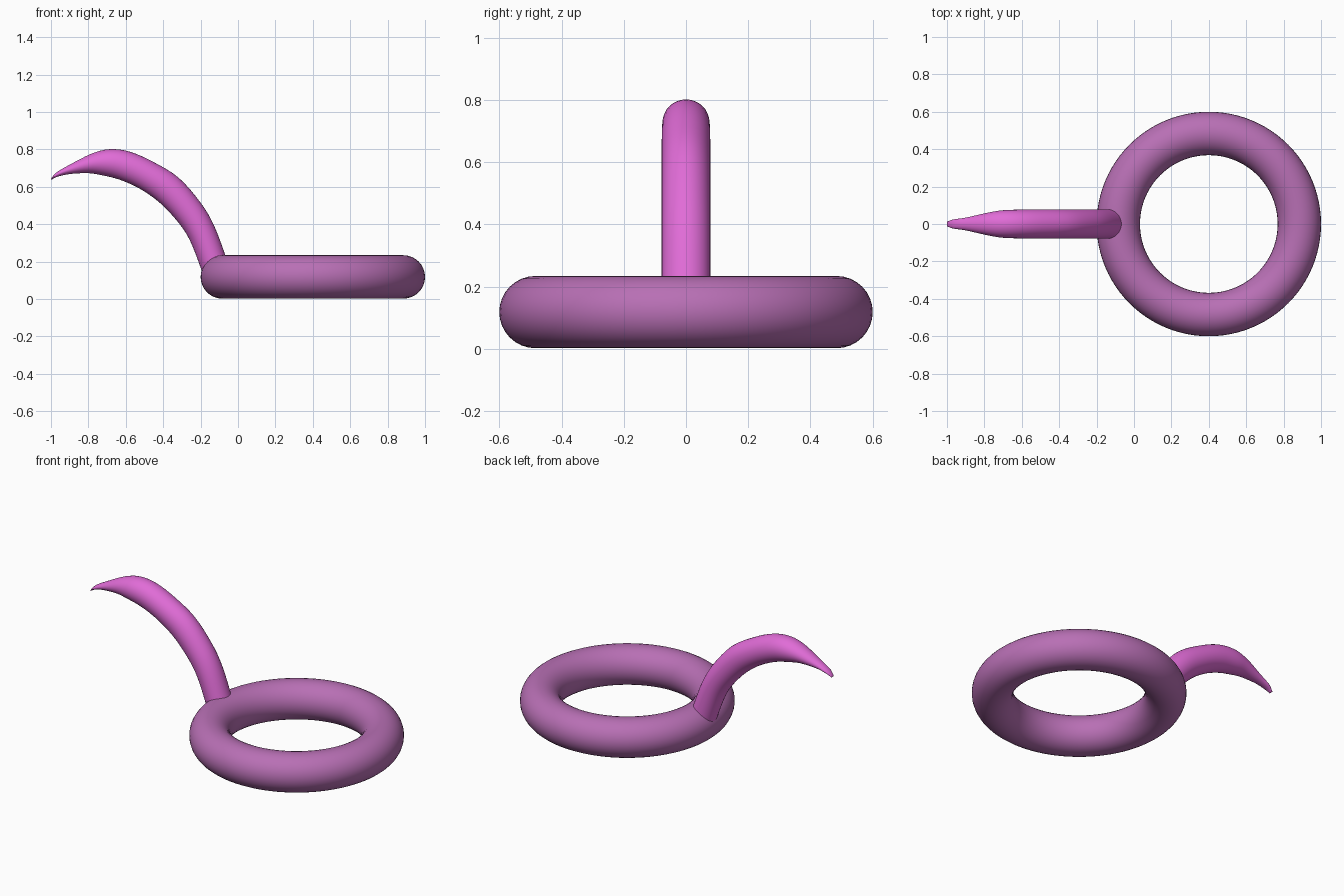
import bpy, bmesh, math
from mathutils import Vector

if "Cube" in bpy.data.objects:
    bpy.data.objects.remove(bpy.data.objects["Cube"])


def finish(obj, name, color):
    obj.name = name
    mat = bpy.data.materials.new(name + "_colour")
    mat.diffuse_color = (*color, 1)
    mat.use_nodes = True
    mat.node_tree.nodes["Principled BSDF"].inputs["Base Color"].default_value = mat.diffuse_color
    obj.data.materials.append(mat)
    for p in obj.data.polygons:
        p.use_smooth = True


def spline(a, b, c, d, t):
    return 0.5 * (2 * b + (c - a) * t + (2 * a - 5 * b + 4 * c - d) * t * t
                  + (3 * b - a - 3 * c + d) * t ** 3)


# Ring
bpy.ops.mesh.primitive_torus_add(major_segments=96, minor_segments=32,
                                 major_radius=0.484, minor_radius=0.116,
                                 location=(0.4, 0, 0.118))
finish(bpy.context.object, "ring", (0.48, 0.16, 0.46))

# Curved horn: outer x, z / inner x, z / half width in y at each station
stations = [Vector(s) for s in [
    (-.055, .190, -.190, .130, .078),
    (-.067, .232, -.200, .168, .078),
    (-.128, .393, -.258, .315, .078),
    (-.200, .515, -.323, .414, .078),
    (-.318, .649, -.419, .515, .078),
    (-.457, .735, -.526, .590, .078),
    (-.580, .788, -.633, .638, .077),
    (-.686, .801, -.729, .662, .073),
    (-.783, .777, -.804, .673, .058),
    (-.900, .718, -.900, .668, .034),
    (-.970, .677, -.965, .654, .024),
    (-1.00, .643, -.998, .637, .012),
]]
last = len(stations) - 1
samples = []
for i in range(last):
    a, b, c, d = (stations[min(max(i + k, 0), last)] for k in (-1, 0, 1, 2))
    samples += [spline(a, b, c, d, k / 4) for k in range(4)]
samples.append(stations[-1])

bm = bmesh.new()
sides = 32
rings = []
for ux, uz, lx, lz, w in samples:
    up, low = Vector((ux, 0, uz)), Vector((lx, 0, lz))
    mid, half = (up + low) / 2, (up - low) / 2
    rings.append([bm.verts.new(mid + half * math.cos(t) + Vector((0, w * math.sin(t), 0)))
                  for t in (math.tau * k / sides for k in range(sides))])
for r0, r1 in zip(rings, rings[1:]):
    for k in range(sides):
        n = (k + 1) % sides
        bm.faces.new((r0[k], r0[n], r1[n], r1[k]))
bm.faces.new(rings[0])
bm.faces.new(rings[-1])
bmesh.ops.recalc_face_normals(bm, faces=bm.faces)
mesh = bpy.data.meshes.new("horn")
bm.to_mesh(mesh)
bm.free()
horn = bpy.data.objects.new("horn", mesh)
bpy.context.collection.objects.link(horn)
finish(horn, "horn", (0.75, 0.15, 0.68))
